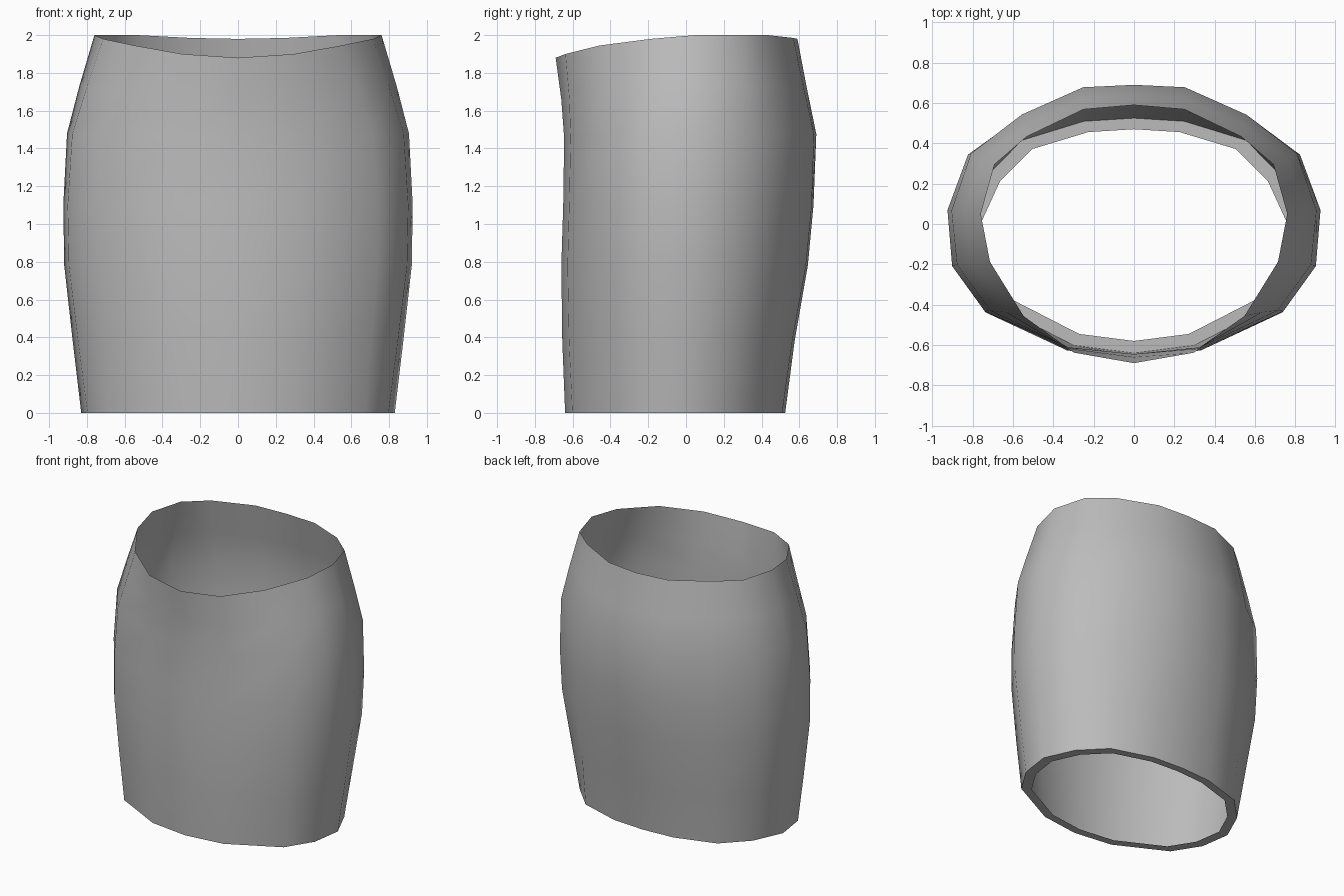
import bpy, bmesh

if "Cube" in bpy.data.objects:
    bpy.data.objects.remove(bpy.data.objects["Cube"])

# Half outlines from front centre to back centre: (fraction of width, fraction of depth)
HEM = [(0, -1), (.36, -.94), (.81, -.64), (.96, -.33), (1, .03), (.88, .45), (.67, .79), (.3, .97), (0, 1)]
HIP = [(0, -1), (.36, -.955), (.8, -.69), (.975, -.37), (1, .03), (.89, .47), (.6, .78), (.27, .985), (0, 1)]
WAIST = [(0, -1), (.39, -.93), (.72, -.685), (.94, -.32), (1, 0), (.91, .455), (.70, .71), (.33, .96), (0, 1)]
# How far the waistline dips at each outline point
DIP = [.12, .10, .055, .02, 0, 0, 0, .015, .02]

# Levels: height, half width, front y, back y, outline blend (0 hem, 1 hip, 2 waist), dip amount
LEVELS = [
    (0.00, .83, -.64, .525, 0, 0),
    (0.38, .875, -.655, .575, .5, 0),
    (0.78, .92, -.66, .645, .9, 0),
    (1.10, .925, -.65, .675, 1, 0),
    (1.48, .905, -.645, .69, 1.15, .2),
    (1.73, .84, -.66, .64, 1.55, .6),
    (2.00, .76, -.69, .59, 2, 1),
]


def ring(bm, z, w, front, back, blend, dip):
    """Add one closed loop of vertices, mirrored left to right."""
    a, b, t = (HEM, HIP, blend) if blend <= 1 else (HIP, WAIST, blend - 1)
    mid = .05 * min(blend, 1)
    half = []
    for (u0, v0), (u1, v1), d in zip(a, b, DIP):
        u, v = u0 + (u1 - u0) * t, v0 + (v1 - v0) * t
        y = mid + v * (back - mid if v > 0 else mid - front)
        half.append((u * w, y, z - d * dip))
    full = half + [(-x, y, h) for x, y, h in half[-2:0:-1]]
    return [bm.verts.new(p) for p in full]


def bridge(bm, low, high):
    n = len(low)
    for i in range(n):
        j = (i + 1) % n
        bm.faces.new((low[i], low[j], high[j], high[i]))


def make_object(name, rings, mat):
    bm = bmesh.new()
    loops = [ring(bm, *r) for r in rings]
    for low, high in zip(loops, loops[1:]):
        bridge(bm, low, high)
    mesh = bpy.data.meshes.new(name)
    bm.to_mesh(mesh)
    bm.free()
    mesh.materials.append(mat)
    obj = bpy.data.objects.new(name, mesh)
    bpy.context.collection.objects.link(obj)
    bpy.context.view_layer.objects.active = obj
    obj.select_set(True)
    bpy.ops.object.shade_smooth_by_angle(angle=0.9)
    obj.select_set(False)
    return obj


cloth = bpy.data.materials.new("grey cloth")
cloth.diffuse_color = (.5, .5, .5, 1)
cloth.use_nodes = True
cloth.node_tree.nodes["Principled BSDF"].inputs["Base Color"].default_value = cloth.diffuse_color

# Skirt body, open at the waist
make_object("skirt_body", LEVELS, cloth)
# Flat turned-in hem around the bottom opening
make_object("hem", [(0, .755, -.58, .47, 0, 0), LEVELS[0]], cloth)
